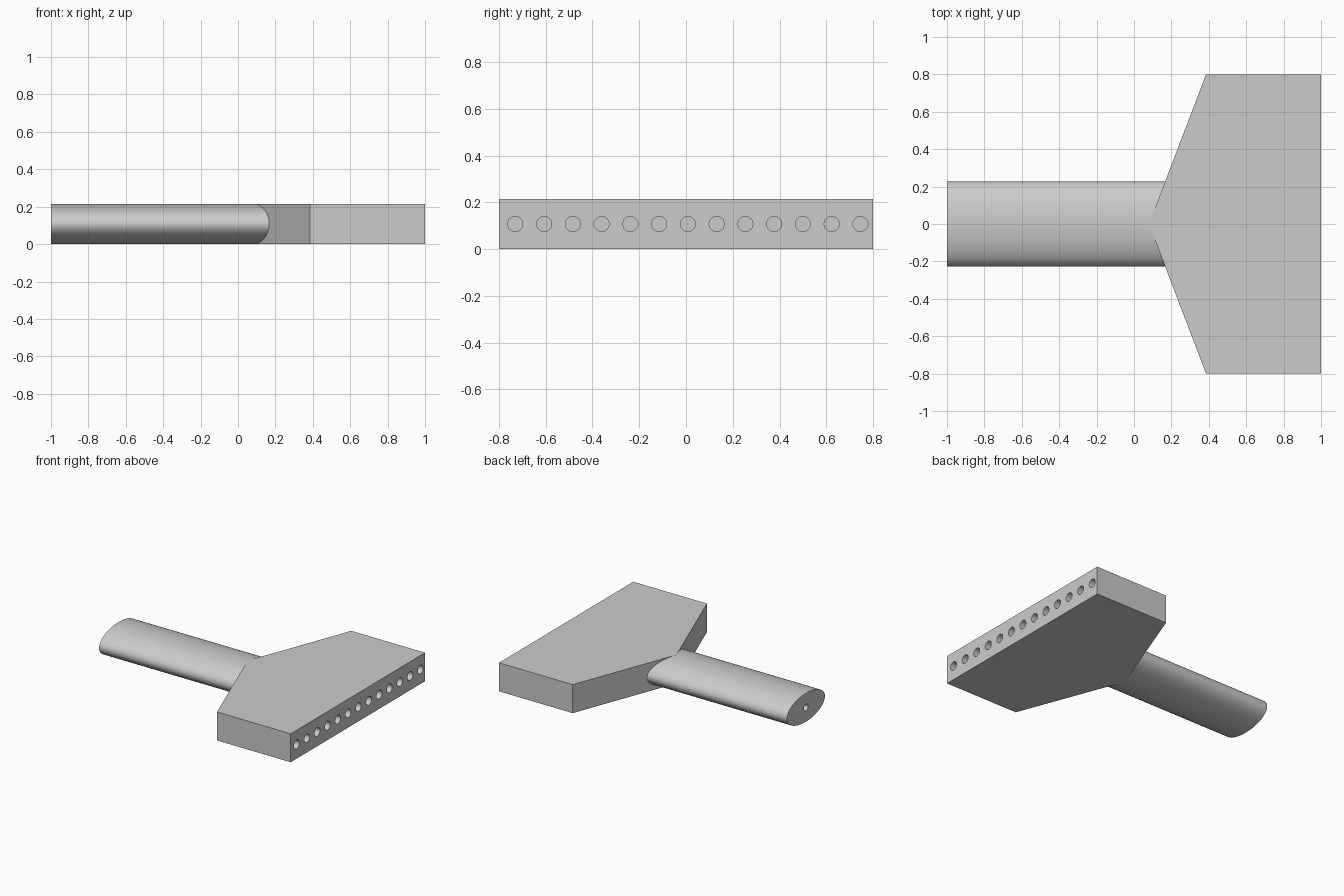
import bpy
import bmesh
import math
from mathutils import Matrix

if "Cube" in bpy.data.objects:
    bpy.data.objects.remove(bpy.data.objects["Cube"], do_unlink=True)

HEIGHT = 0.215
MID = HEIGHT / 2

grey = bpy.data.materials.new("plain_grey")
grey.use_nodes = True
grey.diffuse_color = (0.6, 0.6, 0.6, 1)
grey.node_tree.nodes["Principled BSDF"].inputs["Base Color"].default_value = grey.diffuse_color


def finish(name, bm):
    """Turn a bmesh into a named grey object."""
    bmesh.ops.recalc_face_normals(bm, faces=bm.faces[:])
    mesh = bpy.data.meshes.new(name)
    bm.to_mesh(mesh)
    bm.free()
    mesh.materials.append(grey)
    obj = bpy.data.objects.new(name, mesh)
    bpy.context.collection.objects.link(obj)
    return obj


def add_rod(bm, x0, x1, y, ry, rz, sides):
    """Add a closed elliptical rod lying along x."""
    matrix = (Matrix.Translation(((x0 + x1) / 2, y, MID))
              @ Matrix.Diagonal((1, ry, rz, 1))
              @ Matrix.Rotation(math.pi / 2, 4, "Y"))
    bmesh.ops.create_cone(bm, cap_ends=True, segments=sides, radius1=1,
                          radius2=1, depth=x1 - x0, matrix=matrix)


def drill(obj, cutter):
    """Cut the holes, drop the cutter and smooth the round walls."""
    cutter.hide_render = True
    mod = obj.modifiers.new("holes", "BOOLEAN")
    mod.operation = "DIFFERENCE"
    mod.solver = "EXACT"
    mod.object = cutter
    bpy.ops.object.select_all(action="DESELECT")
    bpy.context.view_layer.objects.active = obj
    obj.select_set(True)
    bpy.ops.object.modifier_apply(modifier=mod.name)
    bpy.data.objects.remove(cutter, do_unlink=True)
    bpy.ops.object.shade_smooth_by_angle(angle=math.radians(30))


# Wide head: pointed outline pulled up to full height
bm = bmesh.new()
outline = [(0.08, 0), (0.385, -0.8), (1, -0.8), (1, 0.8), (0.385, 0.8)]
base = bm.faces.new([bm.verts.new((x, y, 0)) for x, y in outline])
top = bmesh.ops.extrude_face_region(bm, geom=[base])["geom"]
bmesh.ops.translate(bm, vec=(0, 0, HEIGHT),
                    verts=[v for v in top if isinstance(v, bmesh.types.BMVert)])
head = finish("head", bm)

# Row of round outlets along the head's edge
bm = bmesh.new()
for i in range(13):
    add_rod(bm, 0.7, 1.05, -0.73 + i * 0.123, 0.032, 0.032, 32)
drill(head, finish("outlet_cutter", bm))

# Oval handle, ending inside the head
bm = bmesh.new()
add_rod(bm, -1, 0.17, 0, 0.227, MID, 96)
handle = finish("handle", bm)

# Inlet hole in the handle's end
bm = bmesh.new()
add_rod(bm, -1.05, -0.5, 0, 0.025, 0.025, 32)
drill(handle, finish("inlet_cutter", bm))
